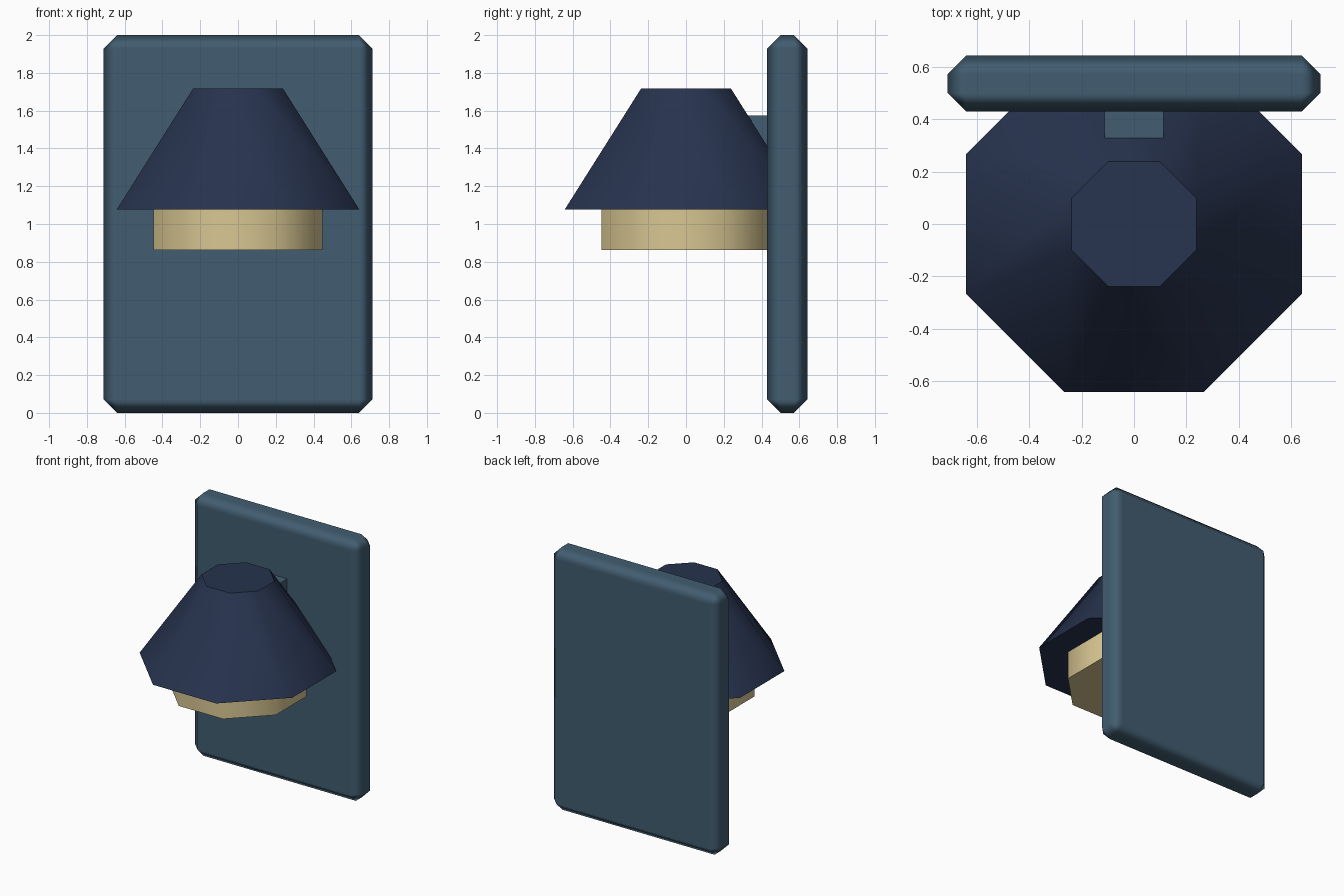
import bpy
from math import radians, cos, pi

cube = bpy.data.objects.get("Cube")
if cube:
    bpy.data.objects.remove(cube, do_unlink=True)


def material(name, rgb):
    mat = bpy.data.materials.new(name)
    mat.use_nodes = True
    mat.diffuse_color = (*rgb, 1)
    mat.node_tree.nodes["Principled BSDF"].inputs["Base Color"].default_value = (*rgb, 1)
    return mat


def finish(name, mat):
    obj = bpy.context.object
    obj.name = name
    obj.data.materials.append(mat)
    bpy.ops.object.transform_apply(location=False, rotation=True, scale=True)
    return obj


def box(name, mat, low, high):
    centre = [(a + b) / 2 for a, b in zip(low, high)]
    bpy.ops.mesh.primitive_cube_add(size=1, location=centre)
    bpy.context.object.scale = [b - a for a, b in zip(low, high)]
    return finish(name, mat)


def octagon(name, mat, bottom, top, z0, z1):
    """Eight-sided frustum; bottom and top are the distances to the flat sides."""
    k = cos(pi / 8)
    bpy.ops.mesh.primitive_cone_add(vertices=8, radius1=bottom / k, radius2=top / k,
                                    depth=z1 - z0, location=(0, 0, (z0 + z1) / 2),
                                    rotation=(0, 0, pi / 8))
    obj = finish(name, mat)
    bpy.ops.object.shade_smooth_by_angle(angle=radians(50))
    return obj


blue = material("slate blue", (0.054, 0.11, 0.164))
navy = material("dark navy", (0.02, 0.033, 0.077))
cream = material("warm cream", (0.69, 0.57, 0.29))

# Wall plate with chamfered, softly shaded edges
plate = box("wall_plate", blue, (-0.712, 0.43, 0), (0.712, 0.643, 2))
bpy.ops.object.shade_smooth()
bevel = plate.modifiers.new("Chamfer", "BEVEL")
bevel.width = 0.071
bevel.segments = 1
bevel.harden_normals = True

# Arm joining the plate to the shade
box("arm", blue, (-0.113, 0.15, 1.35), (0.113, 0.5, 1.575))

# Lamp shade and the bulb cover below it
octagon("shade", navy, 0.642, 0.238, 1.077, 1.717)
octagon("bulb_cover", cream, 0.447, 0.447, 0.863, 1.15)
